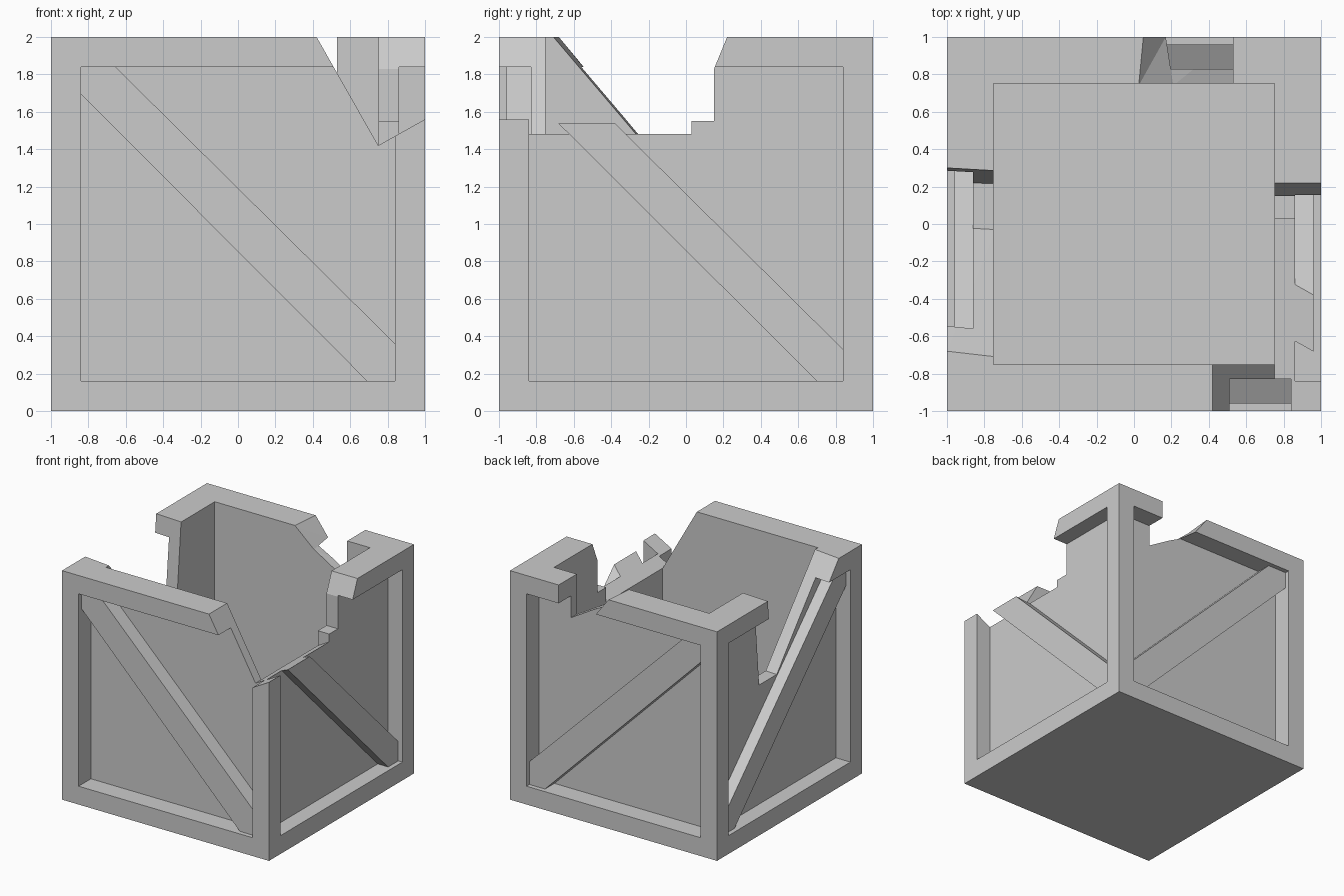
import bpy, bmesh

if "Cube" in bpy.data.objects:
    bpy.data.objects.remove(bpy.data.objects["Cube"])

def prism(name, prof_a, a, b, axis, prof_b=None):
    """Loft a profile between a and b along 'x' (y,z points), or 'y' (x,z points)."""
    bm = bmesh.new()
    def place(p, d):
        return (d, p[0], p[1]) if axis == 'x' else (p[0], d, p[1])
    ra = [bm.verts.new(place(p, a)) for p in prof_a]
    rb = [bm.verts.new(place(p, b)) for p in (prof_b or prof_a)]
    bm.faces.new(ra)
    bm.faces.new(rb[::-1])
    n = len(ra)
    for i in range(n):
        j = (i + 1) % n
        bm.faces.new((ra[j], ra[i], rb[i], rb[j]))
    if prof_b:
        bmesh.ops.triangulate(bm, faces=bm.faces[:])
    bmesh.ops.recalc_face_normals(bm, faces=bm.faces[:])
    me = bpy.data.meshes.new(name)
    bm.to_mesh(me)
    bm.free()
    ob = bpy.data.objects.new(name, me)
    bpy.context.collection.objects.link(ob)
    return ob

def rect(u0, u1, v0, v1):
    return [(u0, v0), (u1, v0), (u1, v1), (u0, v1)]

def cut(target, cutters):
    for c in cutters:
        m = target.modifiers.new("cut", 'BOOLEAN')
        m.operation, m.solver, m.object = 'DIFFERENCE', 'EXACT', c
    bpy.context.view_layer.update()
    dg = bpy.context.evaluated_depsgraph_get()
    me = bpy.data.meshes.new_from_object(target.evaluated_get(dg))
    target.modifiers.clear()
    target.data = me

# Crate body: solid box, hollowed from the top
crate = prism("crate_body", rect(-1, 1, 0, 2), -1, 1, 'x')
hollow = prism("hollow_cutter", rect(-.75, .75, .25, 2.2), -.75, .75, 'x')

# Recessed panels on the four sides
panel = rect(-.84, .84, .16, 1.84)
recesses = []
for s in (-1, 1):
    recesses.append(prism("recess_cutter_x", panel, s * .86, s * 1.1, 'x'))
    recesses.append(prism("recess_cutter_y", panel, s * .83, s * 1.1, 'y'))

# Broken front right corner: slanted cut running back along the right wall
corner = prism("corner_break", [(.306, 2.2), (.42, 2), (.75, 1.42), (1.1, 1.616), (1.1, 2.2)],
               -1.1, .03, 'y')
# Step and slanted end of the right wall's gap
right = prism("right_break", [(-.1, 1.55), (.15, 1.55), (.15, 1.83), (.22, 2), (.3, 2.2), (-.1, 2.2)],
              .7, 1.1, 'x')
# Left wall gap, following the brace
left = prism("left_break", [(-.847, 2.2), (-.68, 2), (-.015, 1.2), (.225, 1.2), (.30, 2), (.318, 2.2)],
             -1.0001, -.74, 'x',
             [(-.878, 2.2), (-.71, 2), (-.03, 1.2), (.215, 1.2), (.285, 2), (.303, 2.2)])
# Back wall gap with a splintered edge
back = prism("back_break", [(-.11, 2.2), (.05, 2), (.17, 1.84), (.53, 1.65), (.53, 2.2)],
             1.0001, .74, 'y',
             [(-.17, 2.2), (.025, 2), (.21, 1.84), (.53, 1.65), (.53, 2.2)])
breaks = [corner, right, left, back]
cut(crate, [hollow] + recesses + breaks)

# Diagonal braces, high at the negative end of each side
front_brace = [(-.845, 1.845), (-.66, 1.845), (.845, .355), (.845, .155), (.695, .155), (-.845, 1.70)]
side_brace = [(-.845, 1.845), (-.69, 1.845), (.845, .325), (.845, .155), (.705, .155), (-.845, 1.70)]
for s, fb, lr in ((-1, "front", "left"), (1, "back", "right")):
    prism(fb + "_brace", front_brace, s * .82, s * .96, 'y')
    b = prism(lr + "_brace", side_brace, s * .85, s * .96, 'x')
    if s == 1:
        cut(b, [corner])

# Remove the cutters
for c in [hollow] + recesses + breaks:
    bpy.data.objects.remove(c)
